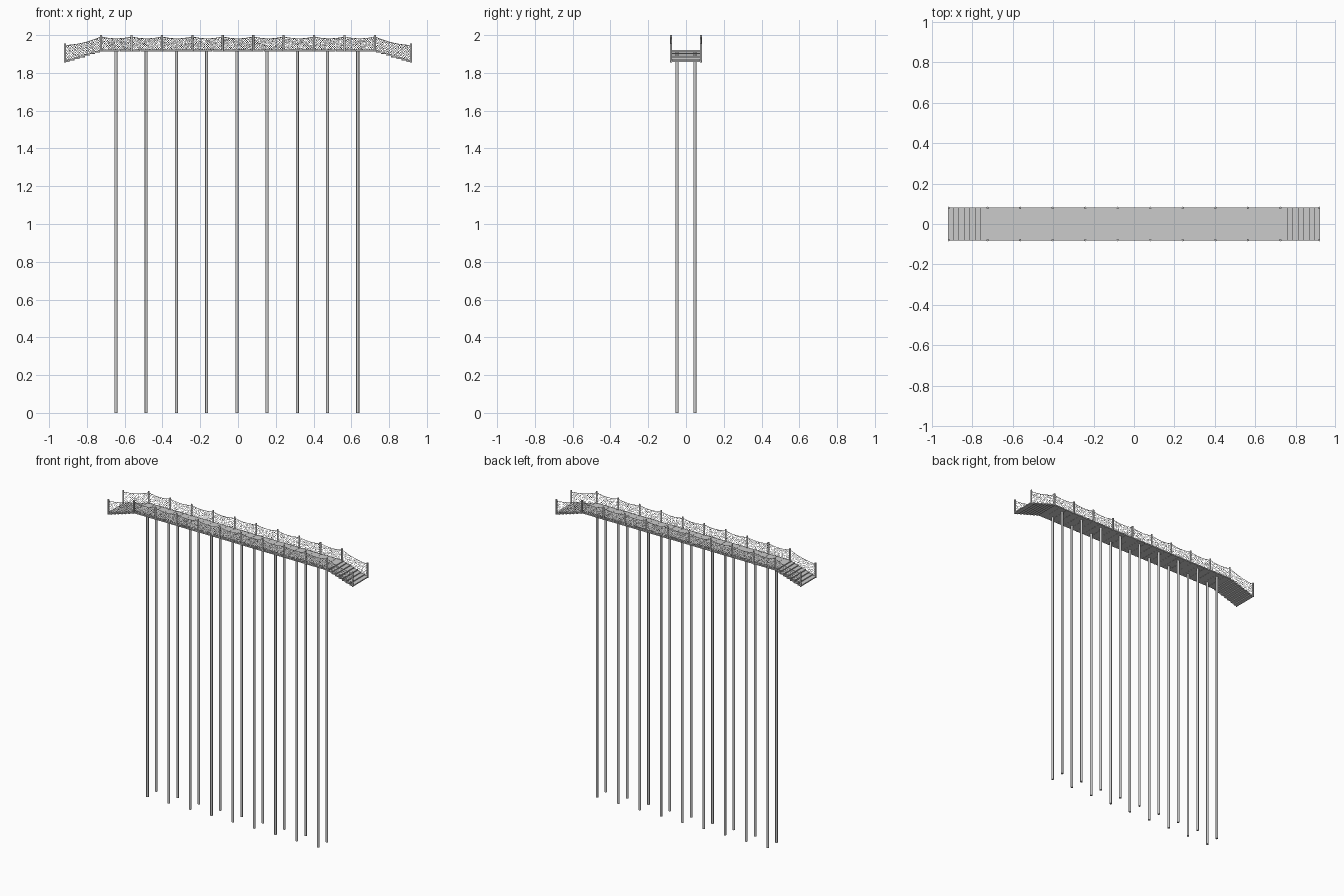
import bpy, bmesh, math, random
from mathutils import Matrix, Vector

if "Cube" in bpy.data.objects:
    bpy.data.objects.remove(bpy.data.objects["Cube"])

random.seed(4)
HALF_W = 0.08          # rail offset from the centre line
DECK_TOP = 1.921


def finish(bm, name, smooth=False):
    me = bpy.data.meshes.new(name)
    bm.to_mesh(me)
    bm.free()
    ob = bpy.data.objects.new(name, me)
    bpy.context.collection.objects.link(ob)
    if smooth:
        me.shade_smooth()
        me.set_sharp_from_angle(angle=math.radians(40))
    return ob


def box(bm, c, s):
    m = Matrix.Translation(c) @ Matrix.Diagonal((*s, 1))
    bmesh.ops.create_cube(bm, size=1, matrix=m)


def pole(bm, x, y, z0, z1, r, sides):
    bmesh.ops.create_cone(bm, cap_ends=True, segments=sides, radius1=r, radius2=r,
                          depth=z1 - z0, matrix=Matrix.Translation((x, y, (z0 + z1) / 2)))


def ropes(name, lines, r):
    cu = bpy.data.curves.new(name, 'CURVE')
    cu.dimensions = '3D'
    cu.bevel_depth = r
    cu.bevel_resolution = 0
    for pts in lines:
        sp = cu.splines.new('POLY')
        sp.points.add(len(pts) - 1)
        for p, q in zip(sp.points, pts):
            p.co = (*q, 1)
    ob = bpy.data.objects.new(name, cu)
    bpy.context.collection.objects.link(ob)


# Support piles, in pairs
bm = bmesh.new()
for i in range(9):
    for y in (-0.047, 0.047):
        pole(bm, -0.646 + 0.16 * i, y, 0, 1.916, 0.008, 12)
finish(bm, "support_piles", True)

# Flat deck planks
bm = bmesh.new()
n, x0, x1 = 27, -0.735, 0.735
w = (x1 - x0) / n
for i in range(n):
    box(bm, (x0 + w * (i + 0.5), 0, DECK_TOP - 0.0035 - random.uniform(0, 0.0006)),
        (w - 0.001, 2 * HALF_W + 0.004, 0.007))
finish(bm, "deck_planks")

# Steps down at both ends
bm = bmesh.new()
for s in (-1, 1):
    for i in range(7):
        box(bm, (s * (0.745 + 0.027 * i), 0, 1.911 - 0.0083 * i),
            (0.03, 2 * HALF_W + 0.004, 0.007))
finish(bm, "end_steps")

# Rail posts: (x, bottom, top)
posts = [(-0.916, 1.855, 1.955)]
posts += [(-0.725 + 1.45 * i / 9, 1.914, 2.0) for i in range(10)]
posts += [(0.916, 1.855, 1.955)]
bm = bmesh.new()
for y in (-HALF_W, HALF_W):
    for x, b, t in posts:
        pole(bm, x, y, b, t, 0.0058, 10)
finish(bm, "rail_posts", True)

# Sagging hand ropes, foot ropes and knotted netting
top_lines, foot_lines, net_lines = [], [], []
COLS, ROWS = 28, 10
for y in (-HALF_W, HALF_W):
    for (xa, ba, ta), (xb, bb, tb) in zip(posts, posts[1:]):
        def at(u, v):
            sag = 0.010 * 4 * u * (1 - u)
            lo = ba + (bb - ba) * u + 0.008
            hi = ta + (tb - ta) * u - 0.009 - sag
            return Vector((xa + (xb - xa) * u, y, lo + (hi - lo) * v))

        top_lines.append([at(k / 8, 1) for k in range(9)])
        foot_lines.append([at(0, 0), at(1, 0)])
        # jittered knots, joined diagonally into diamonds
        knot = {}
        for c in range(COLS + 1):
            for r in range(ROWS + 1):
                p = at(c / COLS, r / ROWS)
                if 0 < c < COLS and 0 < r < ROWS:
                    p += Vector((random.uniform(-1, 1) * 0.0018,
                                 random.uniform(-1, 1) * 0.001,
                                 random.uniform(-1, 1) * 0.0018))
                knot[c, r] = p
        for start in range(-ROWS, COLS + 1, 2):
            up = [knot[start + r, r] for r in range(ROWS + 1) if (start + r, r) in knot]
            dn = [knot[start + r, ROWS - r] for r in range(ROWS + 1)
                  if (start + r, ROWS - r) in knot]
            net_lines += [l for l in (up, dn) if len(l) > 1]
ropes("hand_ropes", top_lines, 0.0017)
ropes("foot_ropes", foot_lines, 0.0012)
ropes("rail_netting", net_lines, 0.0006)
